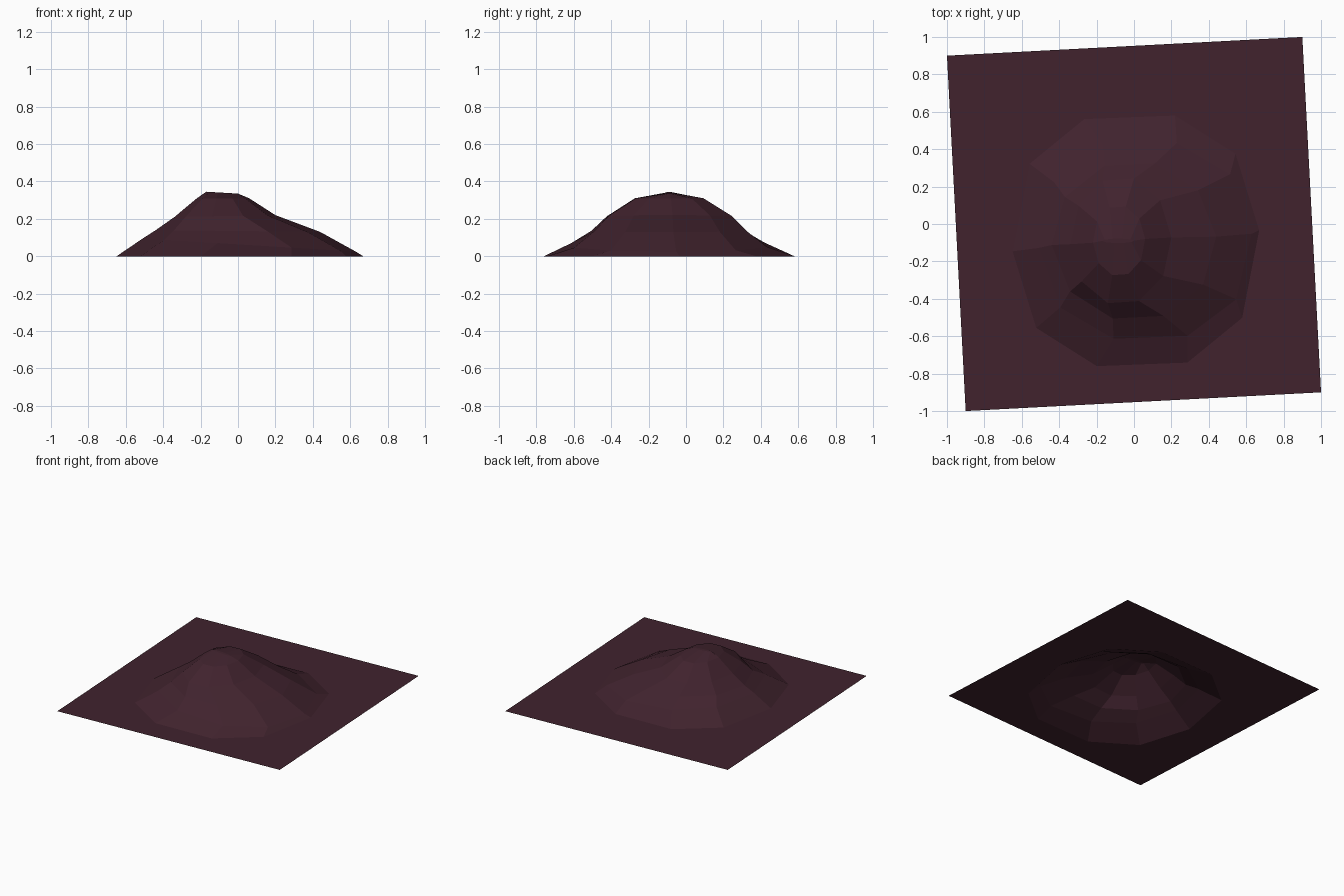
import bpy, bmesh, math
from mathutils import Matrix

cube = bpy.data.objects.get("Cube")
if cube:
    bpy.data.objects.remove(cube, do_unlink=True)

# One dark plum earth colour
earth = bpy.data.materials.new("dark_plum_earth")
earth.use_nodes = True
colour = (0.052, 0.0165, 0.027, 1)
earth.diffuse_color = colour
bsdf = next(n for n in earth.node_tree.nodes if n.type == 'BSDF_PRINCIPLED')
bsdf.inputs["Base Color"].default_value = colour
bsdf.inputs["Roughness"].default_value = 0.9

SIDES = 10
CENTRE_Y = -0.09
# Each contour: x centre, x radius, y radius, height, drop towards +x, boxiness
CONTOURS = [
    (0.01, 0.66, 0.69, 0.0, 0.0, 0.85),
    (0.06, 0.57, 0.54, 0.06, 0.035, 0.9),
    (0.0, 0.44, 0.43, 0.135, 0.005, 1),
    (-0.07, 0.27, 0.345, 0.215, -0.005, 1),
    (-0.08, 0.14, 0.19, 0.31, 0.0, 1),
    (-0.085, 0.085, 0.012, 0.34, 0.005, 1),
]


def soften(v, power):
    return math.copysign(abs(v) ** power, v)


def contour(bm, cx, rx, ry, height, drop, power):
    ring = []
    for i in range(SIDES):
        a = math.radians(3) + math.tau * i / SIDES
        c, s = soften(math.cos(a), power), soften(math.sin(a), power)
        ring.append(bm.verts.new((cx + rx * c, CENTRE_Y + ry * s, height - drop * c)))
    return ring


bm = bmesh.new()

# Hill slopes, lofted between contours and closed at the crest
rings = [contour(bm, *c) for c in CONTOURS]
for low, high in zip(rings, rings[1:]):
    for i in range(SIDES):
        j = (i + 1) % SIDES
        bm.faces.new((low[i], low[j], high[j], high[i]))
bm.faces.new(rings[-1])

# Flat square ground, slightly turned, filled around the hill foot
turn = Matrix.Rotation(math.atan2(0.1, 1.9), 4, 'Z')
half = math.hypot(1.9, 0.1) / 2
corners = [bm.verts.new((half * x, half * y, 0))
           for x, y in ((-1, -1), (1, -1), (1, 1), (-1, 1))]
bmesh.ops.transform(bm, matrix=turn, verts=corners)
border = [bm.edges.new((corners[i], corners[(i + 1) % 4])) for i in range(4)]
foot = [bm.edges.get((rings[0][i], rings[0][(i + 1) % SIDES])) for i in range(SIDES)]
bmesh.ops.triangle_fill(bm, edges=border + foot, use_beauty=True, normal=(0, 0, 1))

# Open terrain sheet: every face looks upward
for f in bm.faces:
    f.normal_update()
    if f.normal.z < 0:
        f.normal_flip()

mesh = bpy.data.meshes.new("hill_terrain")
bm.to_mesh(mesh)
bm.free()
mesh.materials.append(earth)
bpy.context.collection.objects.link(bpy.data.objects.new("hill_terrain", mesh))
